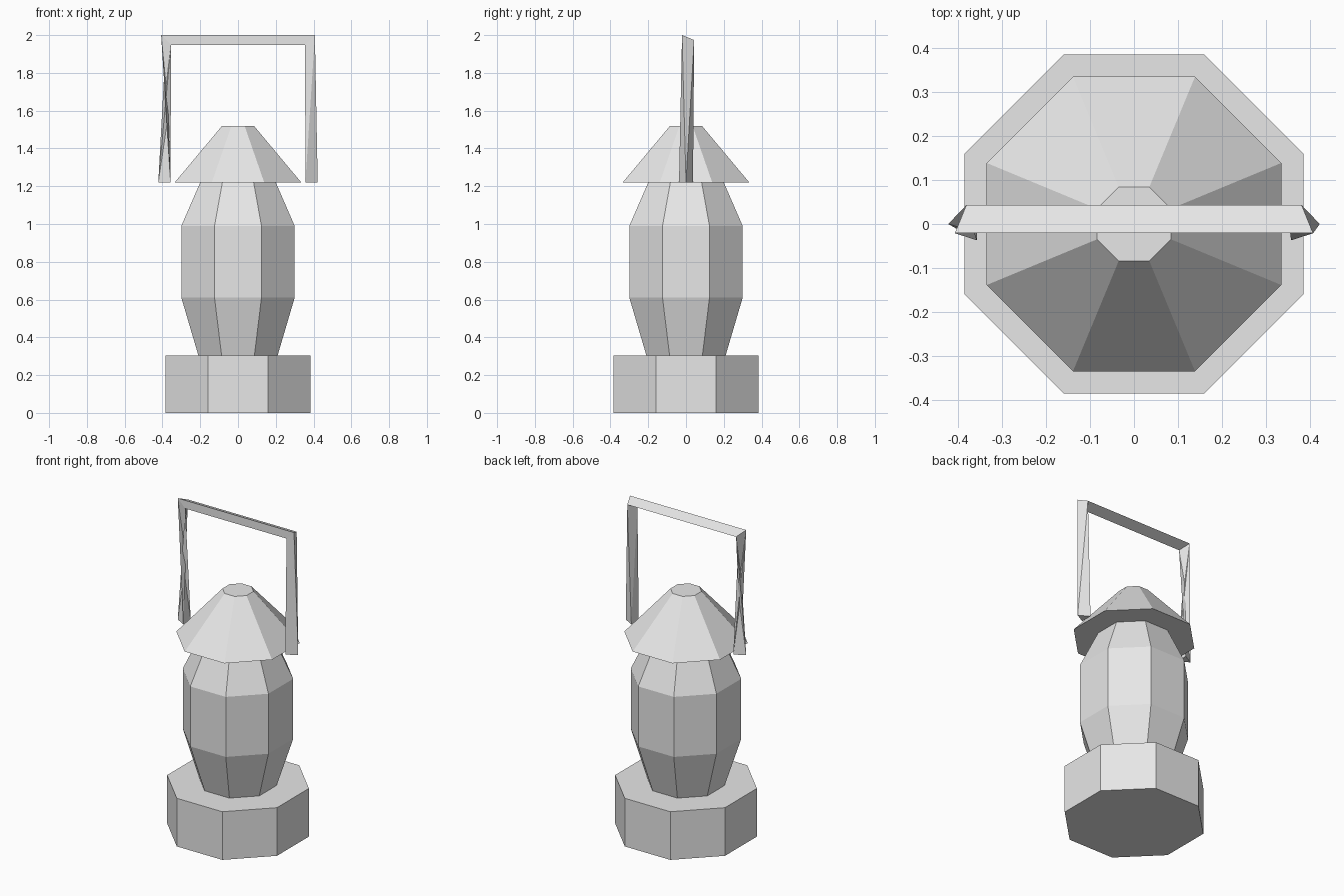
import bpy, bmesh, math

if "Cube" in bpy.data.objects:
    bpy.data.objects.remove(bpy.data.objects["Cube"])

grey = bpy.data.materials.new("light_grey")
grey.diffuse_color = (0.8, 0.8, 0.8, 1)
grey.use_nodes = True
grey.node_tree.nodes["Principled BSDF"].inputs["Base Color"].default_value = grey.diffuse_color


def finish(name, bm):
    bmesh.ops.recalc_face_normals(bm, faces=bm.faces[:])
    mesh = bpy.data.meshes.new(name)
    bm.to_mesh(mesh)
    bm.free()
    mesh.materials.append(grey)
    obj = bpy.data.objects.new(name, mesh)
    bpy.context.collection.objects.link(obj)
    return obj


def loft(name, rings, triangles=False):
    """Join closed rings of points into a capped solid."""
    bm = bmesh.new()
    rows = [[bm.verts.new(p) for p in ring] for ring in rings]
    n = len(rows[0])
    for low, high in zip(rows, rows[1:]):
        for i in range(n):
            j = (i + 1) % n
            if triangles:
                bm.faces.new((low[i], low[j], high[j]))
                bm.faces.new((low[i], high[j], high[i]))
            else:
                bm.faces.new((low[i], low[j], high[j], high[i]))
    bm.faces.new(rows[0][::-1])
    bm.faces.new(rows[-1])
    return finish(name, bm)


def octagon_part(name, profile):
    """Eight-sided solid from (half width across flats, height) pairs."""
    rings = []
    for half, z in profile:
        r = half / math.cos(math.pi / 8)
        angles = [math.pi / 8 + k * math.pi / 4 for k in range(8)]
        rings.append([(r * math.cos(a), r * math.sin(a), z) for a in angles])
    return loft(name, rings)


# Lantern body
octagon_part("base", [(0.385, 0), (0.385, 0.305)])
octagon_part("glass", [(0.21, 0.305), (0.30, 0.61), (0.30, 0.99), (0.20, 1.22)])
octagon_part("cap", [(0.335, 1.22), (0.084, 1.52)])


# Handle: three-sided tube whose legs twist a quarter turn between foot and corner
def foot(s):
    return [(s * 0.357, -0.037, 1.22), (s * 0.422, 0, 1.22), (s * 0.357, 0.037, 1.22)]


def corner(s):
    return [(s * 0.407, -0.021, 2.0), (s * 0.381, 0.043, 1.974), (s * 0.355, -0.021, 1.948)]


loft("handle", [foot(-1), corner(-1), corner(1), foot(1)], triangles=True)
